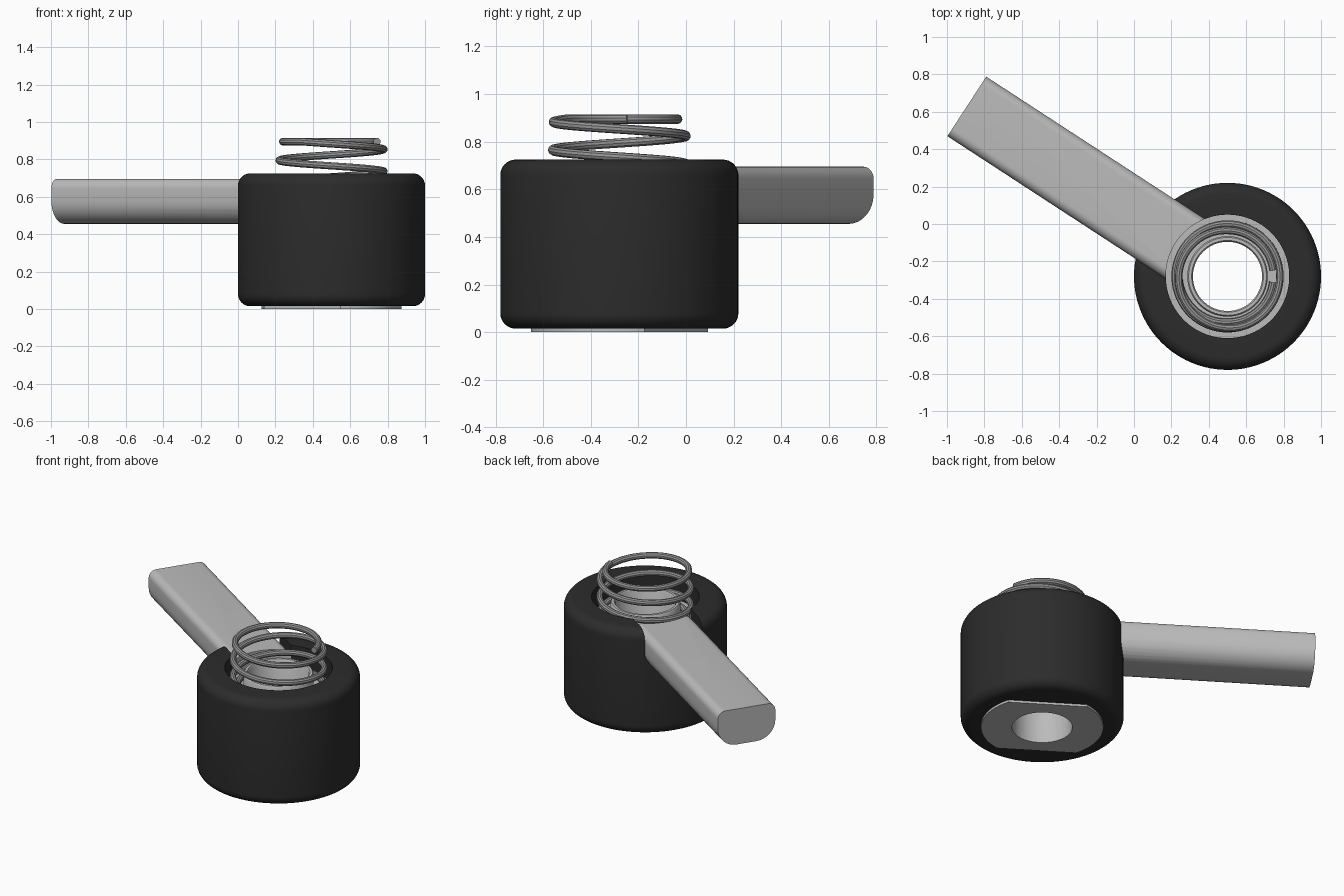
import bpy, bmesh, math
from mathutils import Matrix, Vector

if "Cube" in bpy.data.objects:
    bpy.data.objects.remove(bpy.data.objects["Cube"], do_unlink=True)

CENTER = Vector((0.5, -0.28, 0))
ARM_ANGLE = math.radians(146.9)
ARM_LENGTH = 1.664
TAU = math.tau


def material(name, value):
    mat = bpy.data.materials.new(name)
    mat.use_nodes = True
    color = (value, value, value, 1)
    mat.diffuse_color = color
    mat.node_tree.nodes["Principled BSDF"].inputs["Base Color"].default_value = color
    return mat


BLACK = material("black rubber", 0.025)
LIGHT = material("light metal", 0.50)
STEEL = material("spring steel", 0.30)


def finish(bm, name, mat, angle=0):
    """Turn a bmesh built around the hub axis into a placed object."""
    bmesh.ops.recalc_face_normals(bm, faces=bm.faces)
    mesh = bpy.data.meshes.new(name)
    bm.to_mesh(mesh)
    bm.free()
    obj = bpy.data.objects.new(name, mesh)
    bpy.context.collection.objects.link(obj)
    obj.matrix_world = Matrix.Translation(CENTER) @ Matrix.Rotation(angle, 4, "Z")
    if mat:
        mesh.materials.append(mat)
    return obj


def smooth(obj):
    bpy.ops.object.select_all(action="DESELECT")
    obj.select_set(True)
    bpy.context.view_layer.objects.active = obj
    bpy.ops.object.shade_smooth_by_angle(angle=math.radians(35))


def arc(cx, cy, r, start, end, steps=8):
    return [(cx + r * math.cos(math.radians(start + (end - start) * i / steps)),
             cy + r * math.sin(math.radians(start + (end - start) * i / steps)))
            for i in range(steps + 1)]


def lathe(name, profile, mat, steps=96):
    bm = bmesh.new()
    rings = [[bm.verts.new((r * math.cos(TAU * i / steps), r * math.sin(TAU * i / steps), z))
              for i in range(steps)] for r, z in profile]
    for a, b in zip(rings, rings[1:] + rings[:1]):
        for i in range(steps):
            j = (i + 1) % steps
            bm.faces.new((a[i], a[j], b[j], b[i]))
    return finish(bm, name, mat)


def prism(name, points, vector, mat, angle=0):
    bm = bmesh.new()
    face = bm.faces.new([bm.verts.new(p) for p in points])
    out = bmesh.ops.extrude_face_region(bm, geom=[face])
    verts = [v for v in out["geom"] if isinstance(v, bmesh.types.BMVert)]
    bmesh.ops.translate(bm, verts=verts, vec=vector)
    return finish(bm, name, mat, angle)


def cylinder(name, radius, z0, z1):
    ring = [(x, y, z0) for x, y in arc(0, 0, radius, 0, 360, 96)[:-1]]
    return prism(name, ring, (0, 0, z1 - z0), None)


def cut(obj, cutter):
    mod = obj.modifiers.new("cut", "BOOLEAN")
    mod.operation = "DIFFERENCE"
    mod.solver = "EXACT"
    mod.object = cutter
    bpy.context.view_layer.update()
    graph = bpy.context.evaluated_depsgraph_get()
    mesh = bpy.data.meshes.new_from_object(obj.evaluated_get(graph))
    obj.modifiers.clear()
    obj.data = mesh
    bpy.data.objects.remove(cutter, do_unlink=True)


# Rounded rubber body with a recess in the top
body_profile = ([(0.2, 0.015)] + arc(0.435, 0.08, 0.065, -90, 0)
                + arc(0.435, 0.66, 0.065, 0, 90)
                + [(0.33, 0.725), (0.33, 0.56), (0.2, 0.56)])
body = lathe("rubber_body", body_profile, BLACK)

# Slot above the arm
slot = [(0.2, y, z) for y, z in ((-0.19, 0.57), (0.19, 0.57), (0.19, 0.8), (-0.19, 0.8))]
cut(body, prism("slot_cutter", slot, (0.5, 0, 0), None, ARM_ANGLE))
smooth(body)

# Recess floor and raised bushing round the bore
hub = lathe("hub_bushing", [(0.185, 0.02), (0.185, 0.685), (0.192, 0.695), (0.208, 0.695),
                            (0.215, 0.685), (0.215, 0.58), (0.335, 0.58), (0.335, 0.54),
                            (0.21, 0.54), (0.21, 0.02)], LIGHT)
smooth(hub)

# Base plate with two flats parallel to the arm
flat = math.degrees(math.asin(0.285 / 0.375))
outline = arc(0, 0, 0.375, -flat, flat, 24) + arc(0, 0, 0.375, 180 - flat, 180 + flat, 24)
plate = prism("base_plate", [(x, y, 0) for x, y in outline], (0, 0, 0.05), LIGHT, ARM_ANGLE)
cut(plate, cylinder("bore_cutter", 0.185, -0.1, 0.2))
smooth(plate)

# Arm: small rounding above, large rounding below, concave inner end
half, low, high, r_top, r_low = 0.19, 0.455, 0.695, 0.05, 0.125
section = (arc(half - r_top, high - r_top, r_top, 0, 90)
           + arc(r_top - half, high - r_top, r_top, 90, 180)
           + arc(r_low - half, low + r_low, r_low, 180, 270)
           + arc(half - r_low, low + r_low, r_low, 270, 360))
arm = prism("arm", [(0.2, y, z) for y, z in section], (ARM_LENGTH - 0.2, 0, 0), LIGHT, ARM_ANGLE)
cut(arm, cylinder("arm_end_cutter", 0.33, 0.2, 1))
smooth(arm)

# Coil spring with flat end turns that tighten at the top
curve = bpy.data.curves.new("spring_path", "CURVE")
curve.dimensions = "3D"
curve.bevel_depth = 0.02
curve.bevel_resolution = 3
curve.use_fill_caps = True
spline = curve.splines.new("POLY")
count = 256
spline.points.add(count)
for i, point in enumerate(spline.points):
    turn = -1.98 + 3.96 * i / count
    tighten = min(max((abs(turn) - 1.2) / 0.55, 0), 1)
    radius = 0.28 - 0.035 * tighten
    z = min(max(0.7475 + 0.118 * (turn - 0.1), 0.6), 0.895)
    a = -TAU * turn
    point.co = (radius * math.cos(a), radius * math.sin(a), z, 1)
helper = bpy.data.objects.new("spring_path", curve)
bpy.context.collection.objects.link(helper)
bpy.context.view_layer.update()
spring_mesh = bpy.data.meshes.new_from_object(
    helper.evaluated_get(bpy.context.evaluated_depsgraph_get()))
bpy.data.objects.remove(helper, do_unlink=True)
spring = bpy.data.objects.new("coil_spring", spring_mesh)
spring.location = CENTER
bpy.context.collection.objects.link(spring)
spring_mesh.materials.clear()
spring_mesh.materials.append(STEEL)
smooth(spring)
